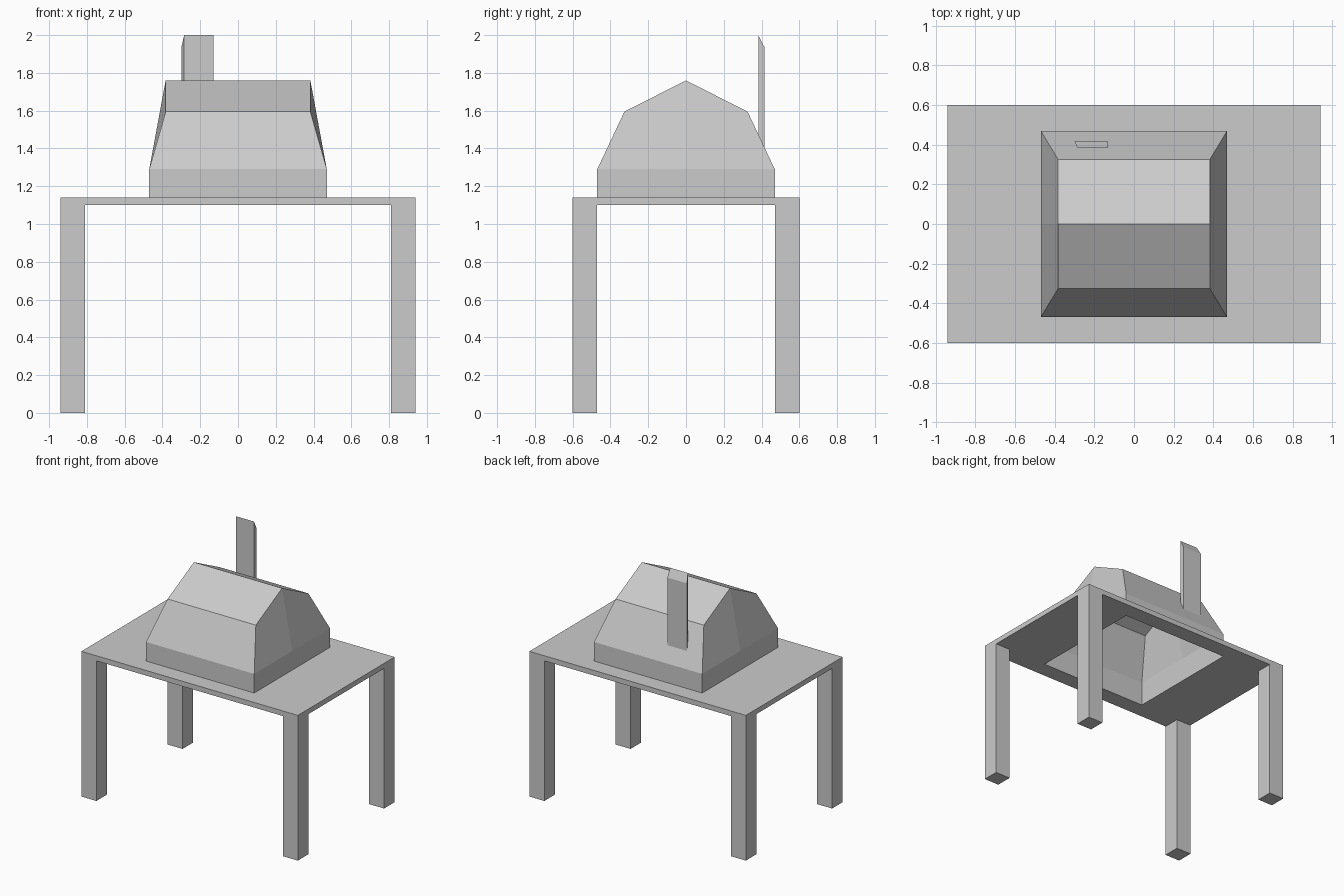
import bpy

if "Cube" in bpy.data.objects:
    bpy.data.objects.remove(bpy.data.objects["Cube"])

TOP, UNDER = 1.14, 1.10      # table slab heights
HX, HY = 0.94, 0.60          # table half size
B = 0.47                     # house half size


def mesh(name, verts, faces):
    me = bpy.data.meshes.new(name)
    me.from_pydata(verts, [], faces)
    me.update()
    ob = bpy.data.objects.new(name, me)
    bpy.context.collection.objects.link(ob)
    return ob


def rect(x, y, z):
    return [(-x, -y, z), (x, -y, z), (x, y, z), (-x, y, z)]


def band(lo, hi):
    """Quads joining two four-point rings by their first indices."""
    return [(lo + i, lo + (i + 1) % 4, hi + (i + 1) % 4, hi + i) for i in range(4)]


# table slab with a square opening under the house
mesh("table_top",
     rect(HX, HY, UNDER) + rect(HX, HY, TOP) + rect(B, B, TOP) + rect(B, B, UNDER),
     band(0, 4) + band(4, 8) + band(12, 0))

# four square legs, flush with the slab corners
for sx, side in ((-1, "left"), (1, "right")):
    for sy, end in ((-1, "front"), (1, "back")):
        bpy.ops.mesh.primitive_cube_add(size=1, location=(sx * 0.875, sy * 0.535, UNDER / 2))
        leg = bpy.context.object
        leg.name = f"{end}_{side}_leg"
        leg.scale = (0.13, 0.13, UNDER)

# house walls, an open shell
mesh("house_walls", rect(B, B, UNDER) + rect(B, B, 1.29), band(0, 4))

# two-pitch roof shell: eaves, break line, ridge, end midpoints
RX, RY, RZ = 0.383, 0.326, 1.595
mesh("roof",
     rect(B, B, 1.29) + rect(RX, RY, RZ)
     + [(-RX, 0, 1.76), (RX, 0, 1.76), (-B, 0, 1.29), (B, 0, 1.29)],
     [(0, 1, 5, 4), (2, 3, 7, 6),            # lower slopes
      (4, 5, 9, 8), (6, 7, 8, 9),            # upper slopes
      (1, 11, 9, 5), (11, 2, 6, 9),          # right end
      (3, 10, 8, 7), (10, 0, 4, 8)])         # left end

# flat chimney: slanted top, foot follows the roof slope
plan = [(-0.285, 0.383), (-0.13, 0.383), (-0.13, 0.416), (-0.30, 0.416)]
foot = [(x, y, RZ - (y - RY) * (RZ - 1.29) / (B - RY)) for x, y in plan]
head = [(x, y, 2.0 if y < 0.4 else 1.935) for x, y in plan]
mesh("chimney", foot + head, band(0, 4) + [(4, 5, 6, 7)])
